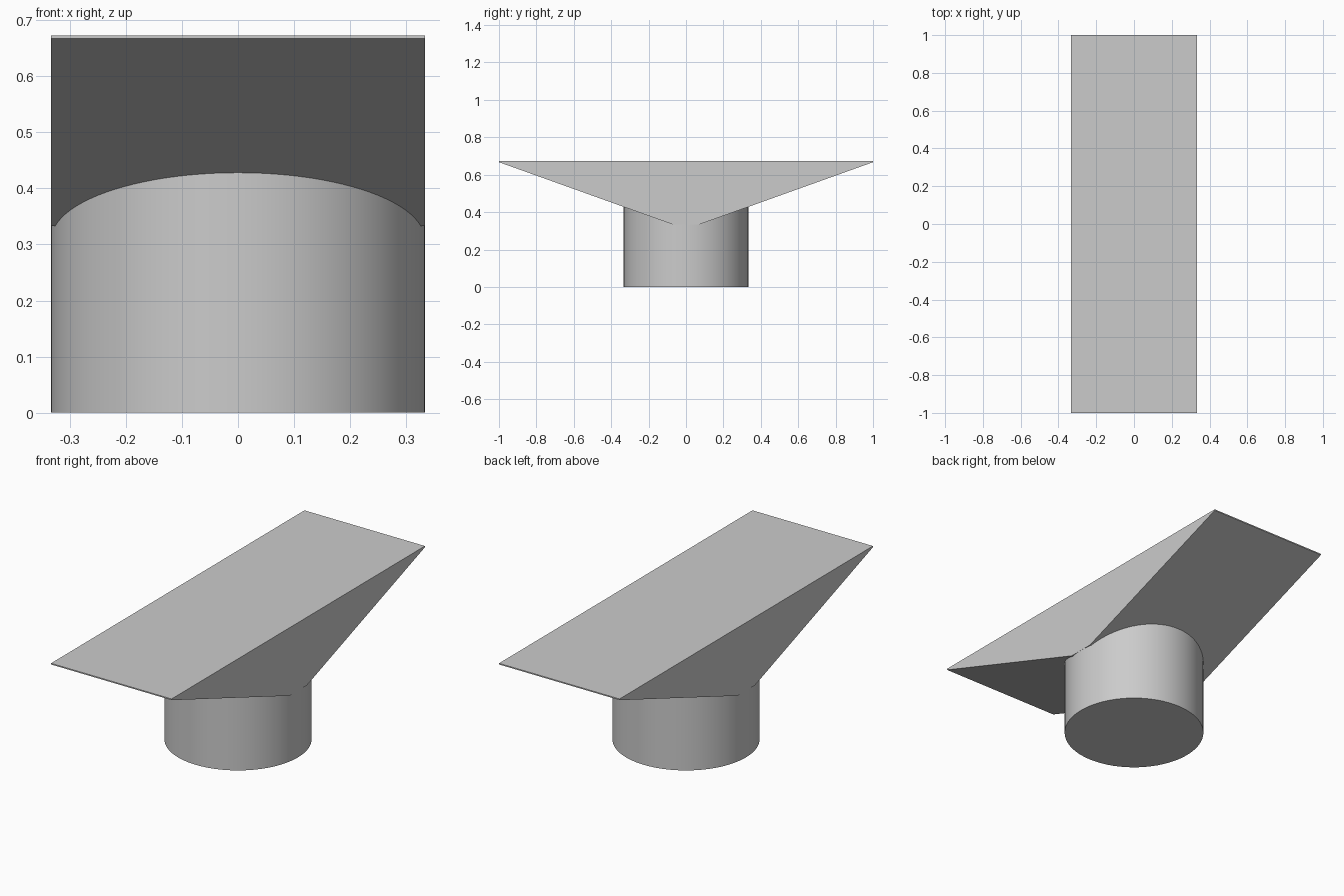
import bpy
import bmesh
from math import radians

cube = bpy.data.objects.get("Cube")
if cube:
    bpy.data.objects.remove(cube, do_unlink=True)

R = 0.333       # post radius and half width of the head
TOP = 0.673

# Single plain grey
grey = bpy.data.materials.new("plain grey")
grey.use_nodes = True
colour = (0.6, 0.6, 0.6, 1)
grey.diffuse_color = colour
grey.node_tree.nodes["Principled BSDF"].inputs["Base Color"].default_value = colour

# Round post, its upper end sunk into the head
bpy.ops.mesh.primitive_cylinder_add(vertices=96, radius=R, depth=0.45, location=(0, 0, 0.225))
post = bpy.context.object
post.name = "round_post"
post.data.materials.append(grey)
bpy.ops.object.shade_smooth_by_angle(angle=radians(30))

# Tapered head: a side profile extruded across the width
half = [(0.068, 0.333), (1, 0.667), (1, TOP)]
profile = half + [(-y, z) for y, z in reversed(half)]
bm = bmesh.new()
face = bm.faces.new([bm.verts.new((-R, y, z)) for y, z in profile])
extruded = bmesh.ops.extrude_face_region(bm, geom=[face])["geom"]
bmesh.ops.translate(bm, vec=(2 * R, 0, 0),
                    verts=[v for v in extruded if isinstance(v, bmesh.types.BMVert)])
bmesh.ops.recalc_face_normals(bm, faces=bm.faces)
mesh = bpy.data.meshes.new("tapered_head")
bm.to_mesh(mesh)
bm.free()
mesh.materials.append(grey)
head = bpy.data.objects.new("tapered_head", mesh)
bpy.context.collection.objects.link(head)
